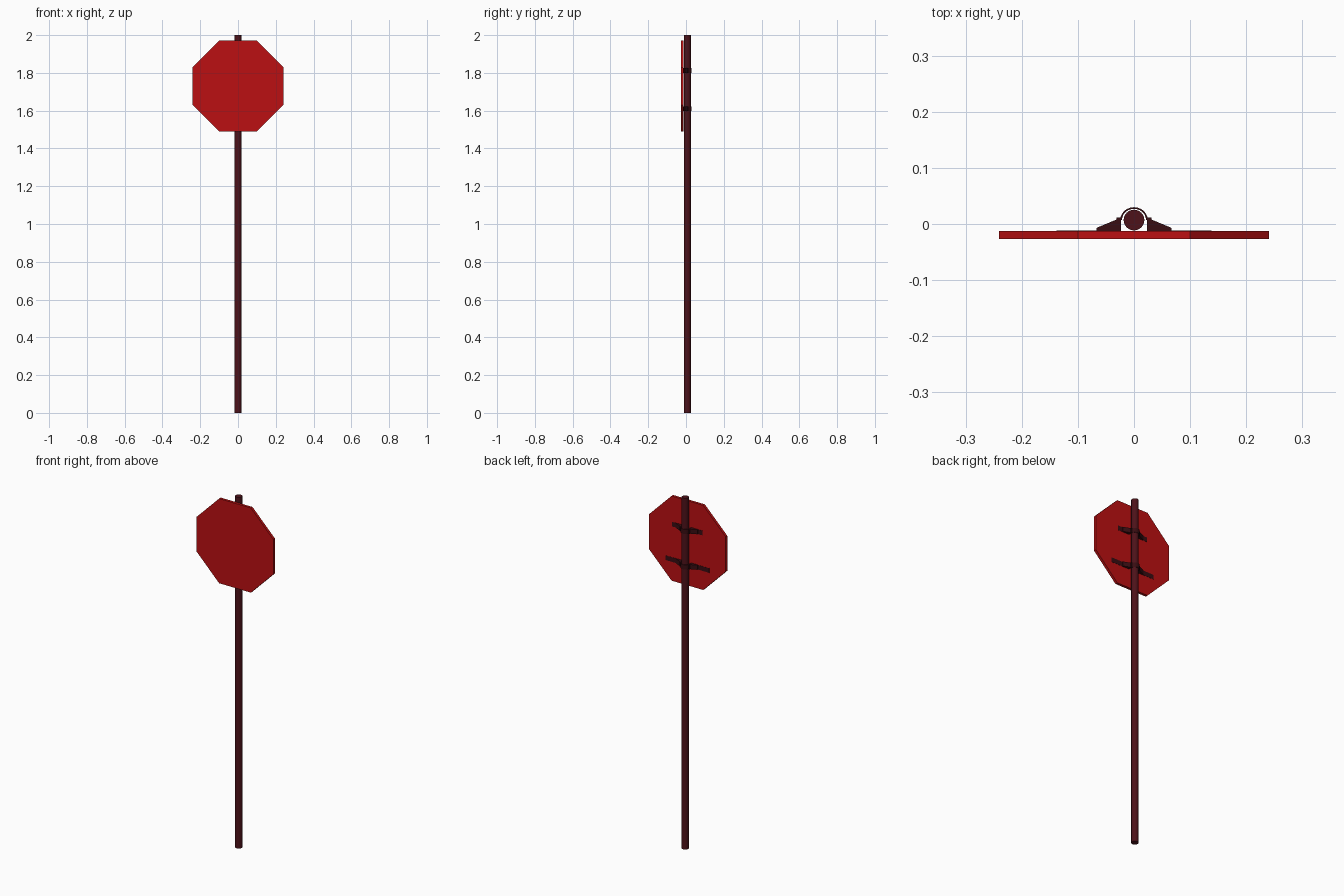
import bpy, bmesh, math

if "Cube" in bpy.data.objects:
    bpy.data.objects.remove(bpy.data.objects["Cube"])


def material(name, colour):
    m = bpy.data.materials.new(name)
    m.diffuse_color = (*colour, 1)
    m.use_nodes = True
    m.node_tree.nodes["Principled BSDF"].inputs["Base Color"].default_value = m.diffuse_color
    return m


RED = material("sign_red", (0.50, 0.005, 0.006))
DARK = material("post_dark_red", (0.075, 0.006, 0.010))
BLACK = material("bracket_dark", (0.04, 0.004, 0.006))


def prism(name, points, offset, mat):
    """Closed 3D outline pushed along an offset vector."""
    bm = bmesh.new()
    face = bm.faces.new([bm.verts.new(p) for p in points])
    ext = bmesh.ops.extrude_face_region(bm, geom=[face])
    moved = [v for v in ext["geom"] if isinstance(v, bmesh.types.BMVert)]
    bmesh.ops.translate(bm, verts=moved, vec=offset)
    bmesh.ops.recalc_face_normals(bm, faces=bm.faces)
    mesh = bpy.data.meshes.new(name)
    bm.to_mesh(mesh)
    bm.free()
    ob = bpy.data.objects.new(name, mesh)
    bpy.context.collection.objects.link(ob)
    mesh.materials.append(mat)
    return ob


POST_Y = 0.007

# Round post
bpy.ops.mesh.primitive_cylinder_add(vertices=24, radius=0.0185, depth=2,
                                    location=(0, POST_Y, 1))
post = bpy.context.object
post.name = "post"
post.data.materials.append(DARK)
bpy.ops.object.shade_smooth_by_angle(angle=math.radians(40))

# Octagonal plate, flat side up
R = 0.241 / math.cos(math.pi / 8)
octagon = [(R * math.cos(math.pi / 8 + i * math.pi / 4), -0.027,
            1.73 + R * math.sin(math.pi / 8 + i * math.pi / 4)) for i in range(8)]
prism("sign_plate", octagon, (0, 0.0148, 0), RED)

# Two clamps: tapered feet lying on the plate, half band round the post
for label, z, reach in (("upper", 1.812, 0.095), ("lower", 1.61, 0.138)):
    h = 0.026
    z0 = z - h / 2
    for side, s in (("left", -1), ("right", 1)):
        foot = [(0.023, -0.014), (reach, -0.014), (reach, -0.0112), (0.067, -0.0112),
                (0.067, -0.007), (0.031, 0.008), (0.031, 0.012), (0.023, 0.012)]
        prism(f"{label}_bracket_{side}", [(s * x, y, z0) for x, y in foot],
              (0, 0, h), BLACK)
    arc = [i * math.pi / 12 for i in range(13)]
    band = [(0.0245 * math.cos(a), POST_Y + 0.023 * math.sin(a), z0) for a in arc]
    band += [(0.0215 * math.cos(a), POST_Y + 0.020 * math.sin(a), z0) for a in reversed(arc)]
    prism(f"{label}_clamp_band", band, (0, 0, h), BLACK)
    bpy.context.view_layer.objects.active = bpy.data.objects[f"{label}_clamp_band"]
    bpy.ops.object.select_all(action='DESELECT')
    bpy.context.object.select_set(True)
    bpy.ops.object.shade_smooth_by_angle(angle=math.radians(40))
